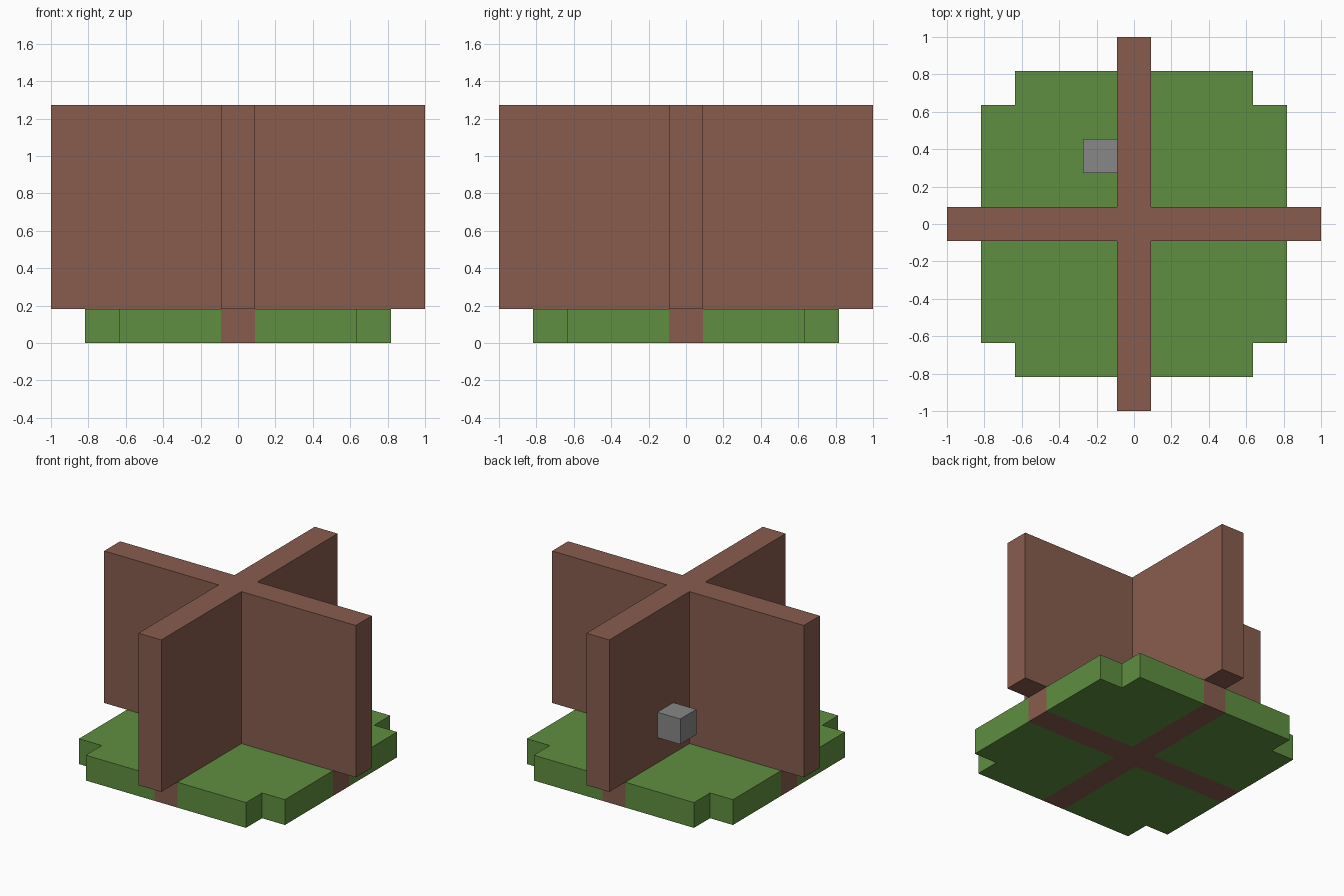
import bpy
import bmesh
from mathutils import Vector

cube = bpy.data.objects.get("Cube")
if cube:
    bpy.data.objects.remove(cube, do_unlink=True)

U = 2 / 11  # edge of one building block


def material(name, color):
    mat = bpy.data.materials.new(name)
    mat.use_nodes = True
    mat.diffuse_color = (*color, 1)
    mat.node_tree.nodes["Principled BSDF"].inputs["Base Color"].default_value = (*color, 1)
    return mat


BROWN = material("brown", (0.246, 0.107, 0.076))
GREEN = material("grass green", (0.117, 0.275, 0.052))
GREY = material("stone grey", (0.242, 0.242, 0.242))


def notched_prism(half, inner, bottom, top):
    """Square slab of half-width `half` with its corners cut back to `inner`."""
    quarter = [(half, -inner), (half, inner), (inner, inner)]
    outline = []
    for _ in range(4):
        outline += quarter
        quarter = [(-y, x) for x, y in quarter]
    bm = bmesh.new()
    face = bm.faces.new([bm.verts.new((x * U, y * U, bottom * U)) for x, y in outline])
    extruded = bmesh.ops.extrude_face_region(bm, geom=[face])["geom"]
    verts = [g for g in extruded if isinstance(g, bmesh.types.BMVert)]
    bmesh.ops.translate(bm, verts=verts, vec=(0, 0, (top - bottom) * U))
    bmesh.ops.recalc_face_normals(bm, faces=bm.faces)
    return bm


def add_object(name, bm, *mats):
    mesh = bpy.data.meshes.new(name)
    bm.to_mesh(mesh)
    bm.free()
    for mat in mats:
        mesh.materials.append(mat)
    obj = bpy.data.objects.new(name, mesh)
    bpy.context.collection.objects.link(obj)
    return obj


# Grass floor, with the brown footing of the walls cut flush into it
bm = notched_prism(4.5, 3.5, 0, 1)
for axis in (Vector((1, 0, 0)), Vector((0, 1, 0))):
    for side in (-1, 1):
        bmesh.ops.bisect_plane(bm, geom=bm.verts[:] + bm.edges[:] + bm.faces[:],
                               plane_co=axis * side * U / 2, plane_no=axis)
for face in bm.faces:
    center = face.calc_center_median()
    face.material_index = int(min(abs(center.x), abs(center.y)) < U / 2)
add_object("grass_floor", bm, GREEN, BROWN)

# Crossing walls
add_object("cross_walls", notched_prism(5.5, 0.5, 1, 7), BROWN)

# Small block fixed to the side of the rear wall
bm = bmesh.new()
bmesh.ops.create_cube(bm, size=U)
block = add_object("wall_block", bm, GREY)
block.location = (-U, 2 * U, 2.5 * U)
